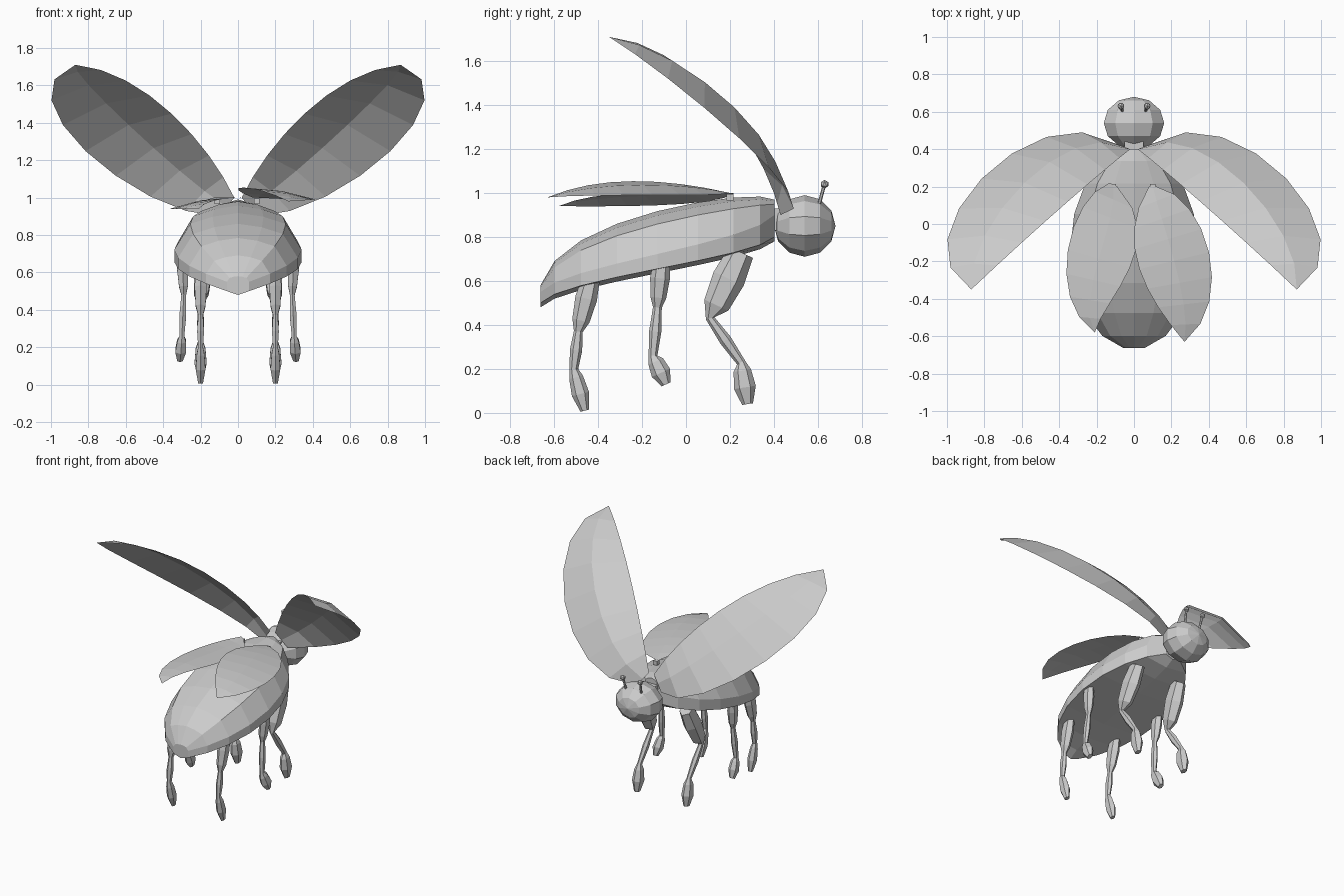
import bpy
import bmesh
from math import sin, cos, pi, radians
from mathutils import Vector

cube = bpy.data.objects.get("Cube")
if cube:
    bpy.data.objects.remove(cube, do_unlink=True)


def bezier(t, *controls):
    """Point on a curve of any degree; works for numbers and vectors."""
    while len(controls) > 1:
        controls = [a + (b - a) * t for a, b in zip(controls, controls[1:])]
    return controls[0]


def loft(name, rings, closed=True):
    """Skin a row of equal-length point rings; closed rings also get end caps."""
    bm = bmesh.new()
    rows = [[bm.verts.new(point) for point in ring] for ring in rings]
    count = len(rows[0])
    for a, b in zip(rows, rows[1:]):
        for i in range(count if closed else count - 1):
            j = (i + 1) % count
            bm.faces.new((a[i], a[j], b[j], b[i]))
    if closed:
        bm.faces.new(reversed(rows[0]))
        bm.faces.new(rows[-1])
    bmesh.ops.remove_doubles(bm, verts=bm.verts, dist=.0001)
    bmesh.ops.recalc_face_normals(bm, faces=bm.faces)
    if not closed and sum(face.normal.z for face in bm.faces) < 0:
        bmesh.ops.reverse_faces(bm, faces=bm.faces)
    mesh = bpy.data.meshes.new(name)
    bm.to_mesh(mesh)
    bm.free()
    obj = bpy.data.objects.new(name, mesh)
    bpy.context.collection.objects.link(obj)
    return obj


def mirror(obj):
    obj.modifiers.new("Mirror", 'MIRROR')


def tube(name, points, radii, flatness):
    """Mirrored pair of six-sided tubes, narrowed sideways."""
    side = Vector((1, 0, 0))
    rings = []
    for i, (point, radius) in enumerate(zip(points, radii)):
        along = points[min(i + 1, len(points) - 1)] - points[max(i - 1, 0)]
        along.x = 0
        fore = along.normalized().cross(side)
        angles = [k * pi / 3 for k in range(6)]
        rings.append([point + radius * (fore * cos(a) + side * flatness * sin(a))
                      for a in angles])
    mirror(loft(name, rings))


def leg_pair(name, hip, knee, ankle, toe, thigh, foot):
    """Thigh, shin and foot swell between pinched joints."""
    hip, knee, ankle, toe = map(Vector, (hip, knee, ankle, toe))
    points = [hip, hip.lerp(knee, .4), hip.lerp(knee, .8), knee,
              knee.lerp(ankle, .5), ankle,
              ankle.lerp(toe, .2), ankle.lerp(toe, .6), toe]
    joint = .02
    radii = [thigh * .8, thigh, thigh * .8, joint, joint * 1.4, joint,
             foot * .8, foot, foot * .5]
    tube(name, points, radii, .75)


def wing(name, trailing, leading, camber, steps=8):
    """Sheet between two curved edges, bulged along its middle."""
    trailing = [Vector(p) for p in trailing]
    leading = [Vector(p) for p in leading]
    rows = []
    for i in range(steps + 1):
        t = i / steps
        a, b = bezier(t, *trailing), bezier(t, *leading)
        middle = a.lerp(b, .5) + Vector(camber) * sin(pi * t)
        rows.append([a, middle, b])
    return loft(name, rows, closed=False)


# Body: oval plan, arched back, flat belly
rings = []
for i in range(9):
    t = i / 8
    angle = radians(160 * t - 80)
    y, w = .54 * sin(angle) - .13, .34 * cos(angle)
    top = bezier(t, .58, 1.06, .97)
    rim = bezier(t, .55, .72, .9)
    edge = bezier(t, .5, .66, .8)
    rise = top - rim
    half = [(.4 * w, top - .1 * rise), (.75 * w, top - .3 * rise),
            (w, rim), (w, edge)]
    rings.append([(0, y, top)] + [(x, y, z) for x, z in half]
                 + [(0, y, edge - .02)] + [(-x, y, z) for x, z in reversed(half)])
loft("body", rings)

# Neck
bpy.ops.mesh.primitive_cube_add(size=.1, location=(0, .42, .88))
bpy.context.object.name = "neck"

# Head: faceted ball with its axis along y
bpy.ops.mesh.primitive_uv_sphere_add(segments=10, ring_count=6, radius=1,
                                     location=(0, .54, .85), rotation=(pi / 2, 0, 0))
head = bpy.context.object
head.name = "head"
head.scale = (.17, .14, .14)

# Antennae: thin stalk and knob
tube("antenna_stalks", [Vector((.06, .6, .93)), Vector((.07, .63, 1.04))],
     [.008, .008], 1)
for side, x in (("left", .07), ("right", -.07)):
    bpy.ops.mesh.primitive_ico_sphere_add(subdivisions=1, radius=.02,
                                          location=(x, .63, 1.04))
    bpy.context.object.name = side + "_antenna_knob"

# Legs
leg_pair("hind_legs", hip=(.2, -.43, .62), knee=(.2, -.49, .37),
         ankle=(.2, -.51, .2), toe=(.2, -.46, .01), thigh=.05, foot=.04)
leg_pair("middle_legs", hip=(.3, -.11, .7), knee=(.29, -.13, .48),
         ankle=(.3, -.15, .26), toe=(.31, -.09, .13), thigh=.045, foot=.045)
leg_pair("front_legs", hip=(.18, .25, .73), knee=(.2, .11, .43),
         ankle=(.2, .25, .23), toe=(.2, .28, .04), thigh=.075, foot=.05)

# Spread wings
mirror(wing("spread_wings",
            [(.02, .4, 1), (.15, .3, 1.28), (.5, 0, 1.68), (.87, -.35, 1.71)],
            [(.1, .43, .9), (.54, .72, .9), (1.31, -.1, 1.56), (.87, -.35, 1.71)],
            camber=(0, .04, .04)))

# Folded wings, the left one resting over the right
wing("left_folded_wing",
     [(.08, .2, 1), (-.11, -.1, 1.07), (.07, -.4, 1.08), (.27, -.63, .98)],
     [(.12, .2, 1), (.39, .15, .98), (.55, -.41, 1), (.27, -.63, .98)],
     camber=(0, 0, .015))
wing("right_folded_wing",
     [(-.09, .2, 1), (.2, -.1, 1), (-.16, -.4, 1.02), (-.21, -.58, .94)],
     [(-.13, .22, 1), (-.35, .15, .93), (-.48, -.4, .94), (-.21, -.58, .94)],
     camber=(0, 0, .015))

# Hinges joining the folded wings to the back
for side, x in (("left", .1), ("right", -.11)):
    bpy.ops.mesh.primitive_cube_add(size=.03, location=(x, .2, .98))
    bpy.context.object.name = side + "_wing_hinge"
